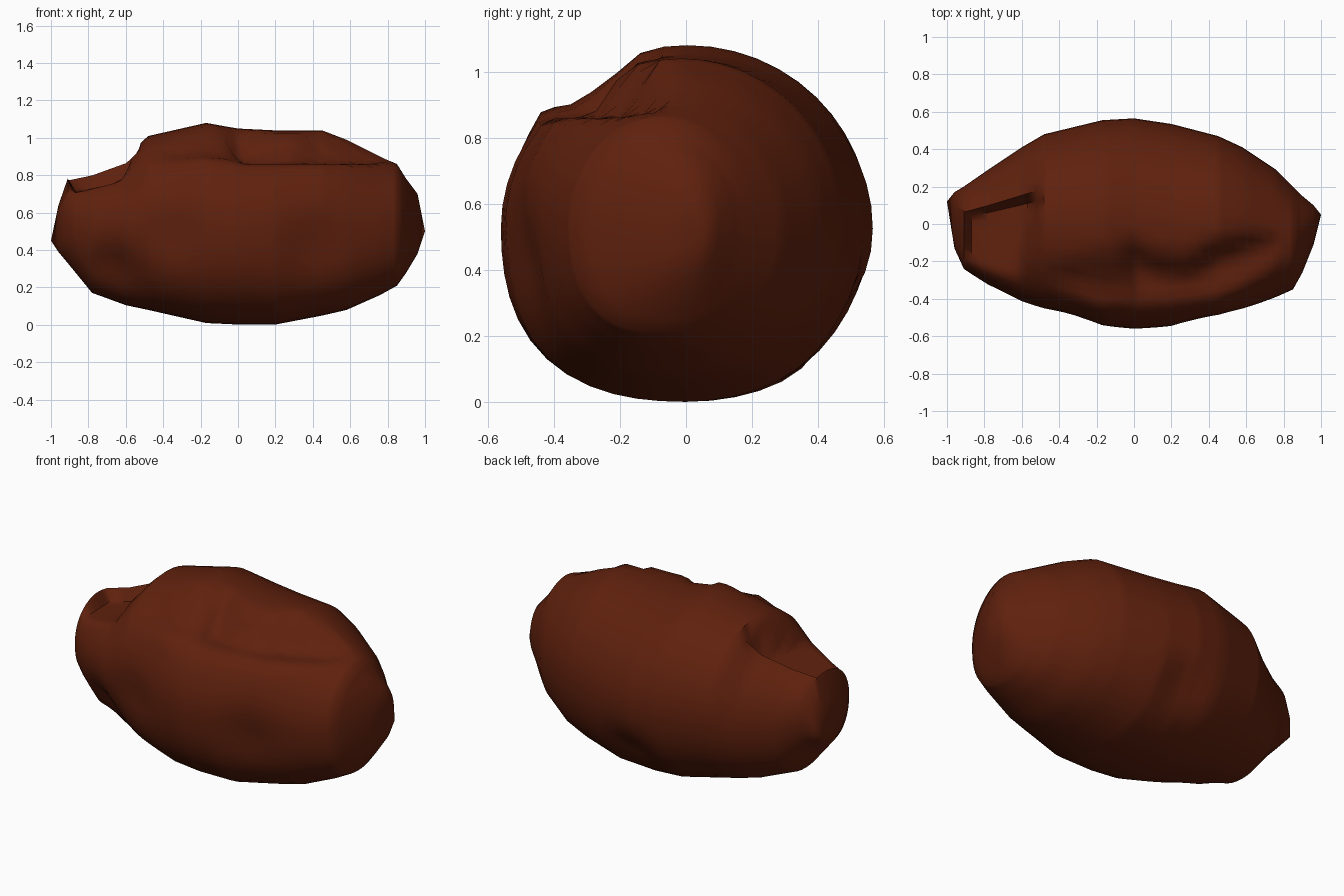
import bpy, bmesh, math
from mathutils import Vector

cube = bpy.data.objects.get("Cube")
if cube:
    bpy.data.objects.remove(cube)

# Profile of the body along its length: x, underside, crown, front, back
STATIONS = [
    (-0.96, 0.39, 0.64, -0.13, 0.17), (-0.91, 0.33, 0.79, -0.24, 0.20),
    (-0.78, 0.17, 0.83, -0.33, 0.29), (-0.6, 0.105, 0.9, -0.42, 0.41),
    (-0.48, 0.08, 1.01, -0.46, 0.48), (-0.17, 0.01, 1.08, -0.545, 0.555),
    (0.0, 0.002, 1.05, -0.56, 0.565), (0.2, 0.002, 1.04, -0.55, 0.535),
    (0.45, 0.05, 1.04, -0.5, 0.47), (0.58, 0.08, 0.99, -0.46, 0.41),
    (0.76, 0.16, 0.9, -0.39, 0.29), (0.85, 0.21, 0.86, -0.35, 0.2),
    (0.9, 0.28, 0.78, -0.26, 0.15), (0.96, 0.38, 0.7, -0.11, 0.1)]
TIPS = Vector((-1, 0.12, 0.45)), Vector((1, 0.05, 0.5))
SEGMENTS = 48


def interpolate(table, x):
    """Read a table of rows, keyed by their first value, at x."""
    for a, b in zip(table, table[1:]):
        if x <= b[0] + 1e-6:
            t = max(0, (x - a[0]) / (b[0] - a[0]))
            return [p + (q - p) * t for p, q in zip(a[1:], b[1:])]
    return table[-1][1:]


def smooth(a, b, v):
    t = min(1, max(0, (v - a) / (b - a)))
    return t * t * (3 - 2 * t)


# Back edge (x, y) of the hollow in the crown; it juts forward mid-way
HOLLOW_EDGE = [(-0.1, -0.1), (0.0, -0.1), (0.15, -0.16), (0.3, -0.17),
               (0.42, -0.09), (0.8, 0.05)]

# Hollows (positive) and bumps (negative): centre, radius, depth
DENTS = [((-0.66, -0.34, 0.27), 0.17, 0.08), ((0.4, -0.47, 0.42), 0.17, 0.04),
         ((-0.35, -0.5, 0.48), 0.14, 0.03), ((0.03, 0.46, 0.25), 0.13, 0.05),
         ((-0.17, -0.3, 0.9), 0.13, -0.03)]


def sculpt(p):
    if p.z > 0.55:
        # Hollow on the front of the crown, walled behind by a steep edge
        edge = interpolate(HOLLOW_EDGE, p.x)[0]
        floor = 0.86 + 0.2 * smooth(edge - 0.14, edge + 0.04, p.y)
        scoop = smooth(-0.13, 0.04, p.x) * (1 - smooth(0.7, 0.85, p.x))
        p.z -= max(0, p.z - floor) * scoop
        # Ridge beside the hollow, sloping down to the front
        slope = 0.88 + 0.2 * smooth(-0.34, -0.08, p.y)
        p.z -= max(0, p.z - slope) * (1 - smooth(-0.05, 0.05, p.x))
        # Stepped shelf near the tapered end
        wall = 0.08 + 0.3 * (p.x + 0.87)
        side = -0.52 + 0.25 * p.y
        behind = 1 - smooth(wall - 0.05, wall, p.y)
        along = smooth(-0.92, -0.86, p.x) * (1 - smooth(side - 0.06, side, p.x))
        shelf = 0.71 + 0.25 * (p.x + 0.85)
        p.z -= max(0, p.z - shelf) * along * behind
    for centre, radius, depth in DENTS:
        gap = (p - Vector(centre)).length / radius
        inward = (Vector((p.x, 0, 0.53)) - p).normalized()
        p += inward * depth * math.exp(-gap * gap)
    return p


def section_point(x, a):
    """Oval cross-section, fuller on the lower haunches."""
    low, top, front, back = interpolate(STATIONS, x)
    c, s = math.cos(a), math.sin(a)
    fullness = 0
    if s < 0:
        fullness = 0.065 if c < 0 else 0.03
    r = 1 + fullness * math.sin(2 * a) ** 2
    return Vector((x, (front + back) / 2 + (back - front) / 2 * c * r,
                   (low + top) / 2 + (top - low) / 2 * s * r))


# Body: rings lofted between the two pointed ends
bm = bmesh.new()
xs = [s[0] for s in STATIONS]
xs = sorted(set(xs + [round(-0.87 + 0.05 * i, 3) for i in range(36)]))
rings = [[bm.verts.new(sculpt(section_point(x, 2 * math.pi * i / SEGMENTS)))
          for i in range(SEGMENTS)] for x in xs]
for r, s in zip(rings, rings[1:]):
    for i in range(SEGMENTS):
        j = (i + 1) % SEGMENTS
        bm.faces.new((r[i], r[j], s[j], s[i]))
for tip, ring in zip(TIPS, (rings[0], rings[-1])):
    v = bm.verts.new(tip)
    for i in range(SEGMENTS):
        bm.faces.new((v, ring[i], ring[(i + 1) % SEGMENTS]))
bmesh.ops.recalc_face_normals(bm, faces=bm.faces)
mesh = bpy.data.meshes.new("rock_body")
bm.to_mesh(mesh)
bm.free()
rock = bpy.data.objects.new("rock_body", mesh)
bpy.context.collection.objects.link(rock)

# Single earthy colour
mat = bpy.data.materials.new("reddish_brown")
mat.use_nodes = True
colour = (0.115, 0.015, 0.004, 1)
mat.diffuse_color = colour
mat.node_tree.nodes["Principled BSDF"].inputs["Base Color"].default_value = colour
mesh.materials.append(mat)

bpy.context.view_layer.objects.active = rock
rock.select_set(True)
bpy.ops.object.shade_smooth_by_angle(angle=math.radians(50))
